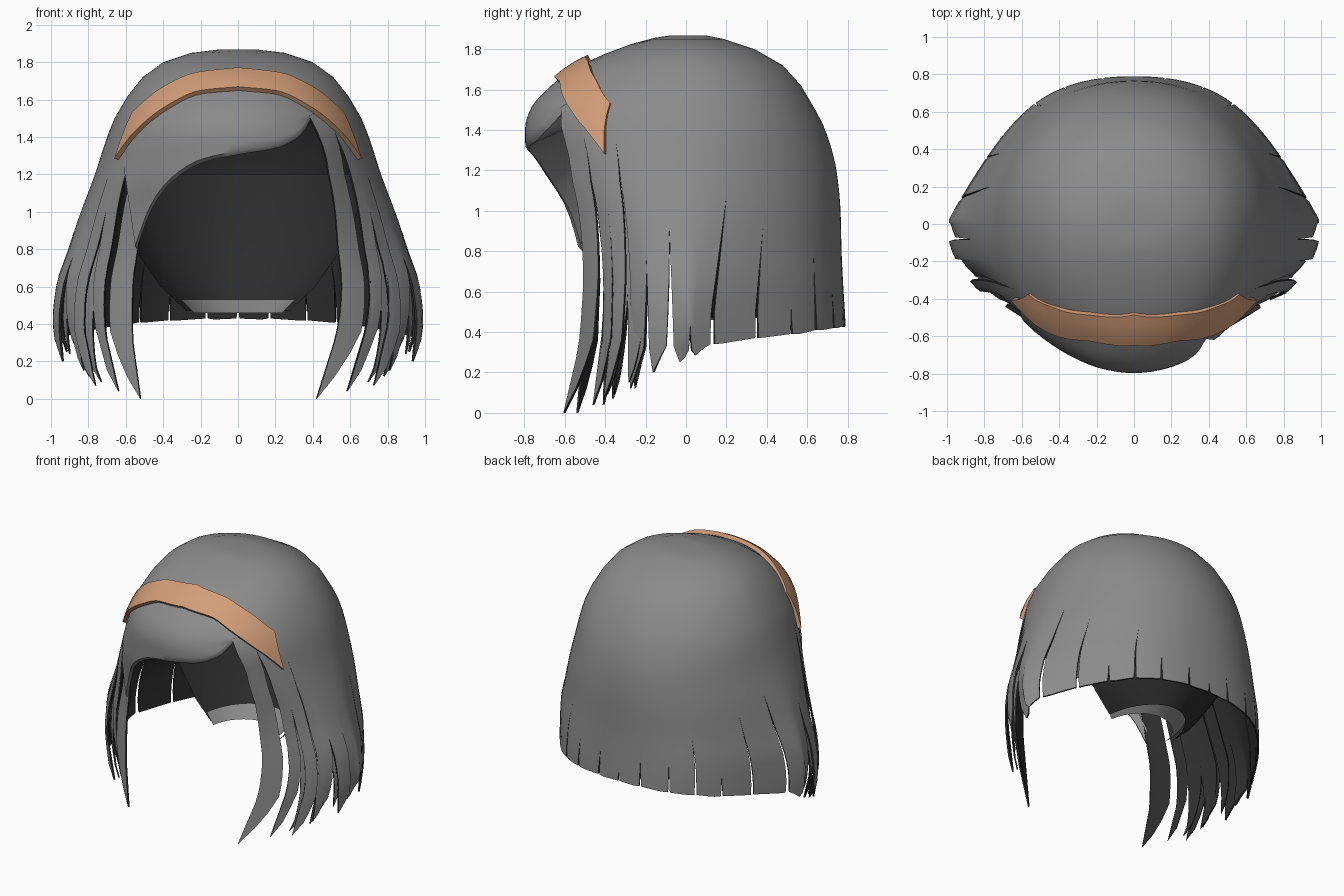
import bpy, bmesh, math
from mathutils import Vector

if "Cube" in bpy.data.objects:
    bpy.data.objects.remove(bpy.data.objects["Cube"])


def material(name, rgb):
    m = bpy.data.materials.new(name)
    m.diffuse_color = (*rgb, 1)
    m.use_nodes = True
    m.node_tree.nodes["Principled BSDF"].inputs["Base Color"].default_value = m.diffuse_color
    return m


HAIR = material("charcoal_hair", (0.26, 0.26, 0.26))
INNER = material("dark_inner_hair", (0.025, 0.025, 0.025))
BAND = material("tan_band", (0.65, 0.34, 0.19))

# Horizontal sections: height, half width, back depth, front depth
SECTIONS = [(1.868, .10, .10, .08), (1.85, .25, .19, .19), (1.80, .40, .34, .34),
            (1.72, .51, .48, .53), (1.62, .59, .57, .66), (1.5, .66, .64, .76),
            (1.4, .70, .69, .79), (1.2, .765, .745, .78), (1.0, .84, .765, .71),
            (.8, .91, .77, .66), (.6, .98, .78, .64), (.42, 1.0, .79, .64),
            (.2, .97, .79, .66), (0, .85, .79, .72)]


def lookup(table, v):
    """Smooth, overshoot-free interpolation in (key, value) pairs with rising keys."""
    if v <= table[0][0]:
        return table[0][1]
    if v >= table[-1][0]:
        return table[-1][1]
    d = [(q - p) / (b - a) for (a, p), (b, q) in zip(table, table[1:])]
    m = [d[0]] + [2 * e * f / (e + f) if e * f > 0 else 0 for e, f in zip(d, d[1:])] + [d[-1]]
    i = next(k for k in range(len(d)) if v <= table[k + 1][0])
    (a, p), (b, q) = table[i], table[i + 1]
    h, t = b - a, (v - a) / (b - a)
    return (p * (1 + 2 * t) * (1 - t) ** 2 + q * t * t * (3 - 2 * t)
            + h * t * (1 - t) * (m[i] * (1 - t) - m[i + 1] * t))


WIDTH, BACK, FRONT = [[(s[0], s[i]) for s in reversed(SECTIONS)] for i in (1, 2, 3)]


def surface(phi, z):
    """Point on the hair volume; phi in degrees, 0 = back, 90 = right, 180 = front."""
    s, c = math.sin(math.radians(phi)), math.cos(math.radians(phi))
    low = min(1, max(0, (1.4 - z) / .9))
    n = 2.0 if c < 0 else 2.0 + low * (.1 - .85 * s * s)
    x = lookup(WIDTH, z) * math.copysign(abs(s) ** (2 / n), s)
    y = lookup(BACK if c > 0 else FRONT, z) * math.copysign(abs(c) ** (2 / n), c)
    return Vector((x, y, z))


def add_grid(bm, rows, flip=False, sides=(1,)):
    """Skin a grid of points on the given sides of the mirror plane."""
    for sx in sides:
        vs = [[bm.verts.new((p[0] * sx, p[1], p[2])) for p in r] for r in rows]
        for r0, r1 in zip(vs, vs[1:]):
            for i in range(len(r0) - 1):
                quad = [r0[i], r0[i + 1], r1[i + 1], r1[i]]
                if flip != (sx < 0):
                    quad.reverse()
                bm.faces.new(quad)


def finish(bm, name, mats, angle=50, thick=0):
    bmesh.ops.remove_doubles(bm, verts=bm.verts, dist=0.0008)
    bmesh.ops.dissolve_degenerate(bm, edges=bm.edges, dist=0.0001)
    me = bpy.data.meshes.new(name)
    bm.to_mesh(me)
    bm.free()
    ob = bpy.data.objects.new(name, me)
    bpy.context.collection.objects.link(ob)
    for m in mats:
        me.materials.append(m)
    bpy.ops.object.select_all(action='DESELECT')
    ob.select_set(True)
    bpy.context.view_layer.objects.active = ob
    if thick:
        mod = ob.modifiers.new("thickness", 'SOLIDIFY')
        mod.thickness, mod.offset = thick, -1
        mod.material_offset = mod.material_offset_rim = len(mats) - 1
        bpy.ops.object.modifier_apply(modifier=mod.name)
    bpy.ops.object.shade_smooth_by_angle(angle=math.radians(angle))


UPPER = [1.868, 1.85, 1.80, 1.72, 1.62, 1.5]
SWEEP = {1: [(0, 6), (.4, 1), (.8, -3), (1.2, -7), (1.5, 0)],
         -1: [(0, -3), (.4, -1), (.8, -3), (1.2, -7), (1.5, 0)]}


def swept(phi, z, side):
    """Carry the front locks forward towards their tips."""
    return phi + lookup(SWEEP[side], z) * min(1, max(0, (phi - 100) / 44))


# Slits: angle, hem height, slit top
SLITS = [(0, .43, .5), (9, .43, .62), (22, .42, .62), (34, .41, .80), (45, .39, .5),
         (57, .37, .92), (72, .34, 1.12), (84, .31, .42), (97, .33, .90), (108, .32, .75),
         (118, .36, 1.33), (126, .38, 1.0), (133, .36, 1.3), (144, .30, 0)]
TIPS = [.425, .42, .41, .39, .375, .345, .285, .25, .20, .12, .07, .04, 0]
US = [0, .25, .5, .75, 1]

# Crown, back and side locks
bm = bmesh.new()
for side in (1, -1):
    for k, tip in enumerate(TIPS):
        (a, ha, ta), (b, hb, tb) = SLITS[k], SLITS[k + 1]
        pinch = .04 if a < 60 else .10 if a < 90 else .16
        tuck = .05 if a > 60 and k % 2 else 0
        inset = .035 if k == 12 else 0  # front lock sits inside the side locks

        def point(u, z):
            wa = min(1.3, max(0, (ta - z) / (ta - ha)) ** 1.3)
            wb = min(1.3, max(0, (tb - z) / (tb - hb)) ** 1.3) if tb else 0
            lo, hi = a + (b - a) * pinch * wa, b - (b - a) * pinch * wb
            p = surface(swept(lo + (hi - lo) * u, z, side), z)
            f = 1 - tuck * (wa * (1 - u) + wb * u)
            return (p.x * f - inset * min(1, max(0, (1.4 - z) / .2)), p.y * f, z)

        hem = [ha + (tip - ha) * u / .75 if u <= .75 else hb for u in US]
        rows = [[(0, 0, 1.86)] * 5]
        rows += [[point(u, z) for u in US] for z in UPPER]
        rows += [[point(u, 1.5 + (h - 1.5) * j / 16) for u, h in zip(US, hem)] for j in range(1, 17)]
        add_grid(bm, rows, sides=(side,))

# Front of the crown, ending beneath the band
phis = [144 + 4.5 * i for i in range(9)]
rows = [[(0, 0, 1.86)] * 9]
for zr in UPPER:
    row = []
    for p in phis:
        end = lookup([(144, 1.5), (160, 1.61), (180, 1.64)], p)
        row.append(surface(p, 1.868 - (1.868 - zr) * (1.868 - end) / .368))
    rows.append(row)
add_grid(bm, rows, sides=(1, -1))
finish(bm, "hair_shell", [HAIR, INNER], 50, .012)

# Under layer of pointed locks filling the flanks
bm = bmesh.new()
for side in (1, -1):
    for phi, half, tip in ((103, 4, .24), (113, 5, .15), (122, 4, .09)):
        rows = []
        for j in range(15):
            t = j / 14
            z = 1.1 + (tip - 1.1) * t
            w = half * min(1, (1 - t) / .45) ** .7
            row = []
            for s in (-1, -.3, .4, 1):
                p = surface(swept(phi + w * s + 2 * t * t, z, side), z)
                row.append((p.x * .955, p.y * .955, z))
            rows.append(row)
        add_grid(bm, rows, sides=(side,))
finish(bm, "under_locks", [HAIR, INNER], 50, .01)

# Swept fringe with a folded underside: share along, x, z
TOP = [(0, -.62, 1.30), (.15, -.52, 1.47), (.35, -.3, 1.62), (.6, 0, 1.67), (.8, .22, 1.64), (1, .41, 1.53)]
LOW = [(0, -.55, .82), (.12, -.47, 1.03), (.24, -.37, 1.17), (.4, -.2, 1.28), (.58, 0, 1.325),
       (.78, .2, 1.36), (.92, .33, 1.43), (1, .38, 1.51)]


def edge(table, u):
    return [lookup([(t[0], t[i]) for t in table], u) for i in (1, 2)]


bm = bmesh.new()
N, R = 24, 9
rows = []
for j in range(R + 1):
    t, row = j / R, []
    for i in range(N + 1):
        (x0, z0), (x1, z1) = edge(TOP, i / N), edge(LOW, i / N)
        x, z = x0 + (x1 - x0) * t, z0 + (z1 - z0) * t
        q = min(1, abs(x) / lookup(WIDTH, z))
        y = -lookup(FRONT, z) * math.sqrt(1 - q * q)
        row.append((x, y - .012 * math.sin(math.pi * min(1, t * 1.2 + .1) * .8), z))
    rows.append(row)
add_grid(bm, rows, flip=True)
lip = [(p[0] + .008, p[1] + .02, p[2] - .018) for p in rows[-1]]
under = [(p[0] * .97, max(-.54, p[1] + .03), p[2] + .09) for p in rows[-1]]
add_grid(bm, [rows[-1], lip, under], flip=True)
finish(bm, "swept_fringe", [HAIR], 45)

# Head band hugging the crown, its ends sinking into the hair
bm = bmesh.new()
HIGH = [(120, 1.53), (135, 1.65), (155, 1.725), (180, 1.75)]
BOTTOM = [(120, 1.28), (128, 1.40), (144, 1.55), (160, 1.63), (180, 1.65)]
rows = []
for j in range(5):
    row = []
    for i in range(33):
        phi = 120 + 120 * i / 32
        f = 180 - abs(180 - phi)
        z = lookup(HIGH, f) + (lookup(BOTTOM, f) - lookup(HIGH, f)) * j / 4
        k = 1.035 - .022 * (1 - j / 4) * max(0, (150 - f) / 30)
        p = surface(phi, z) - Vector((0, 0, 1.1))
        row.append(p * k + Vector((0, 0, 1.1)))
    rows.append(row)
add_grid(bm, rows)
finish(bm, "head_band", [BAND], 40, .03)


# Inner nape lining and its upturned lip
def arc(z, rx, ry):
    return [(rx * math.sin(math.radians(d)), ry * math.cos(math.radians(d)), z) for d in range(-80, 81, 10)]


bm = bmesh.new()
add_grid(bm, [arc(1.2, .70, .70), arc(1.0, .65, .66), arc(.8, .56, .6), arc(.6, .42, .5), arc(.47, .28, .42)])
finish(bm, "nape_lining", [INNER])
bm = bmesh.new()
add_grid(bm, [arc(.53, .31, .40), arc(.46, .24, .28)], flip=True)
finish(bm, "nape_lip", [HAIR])
